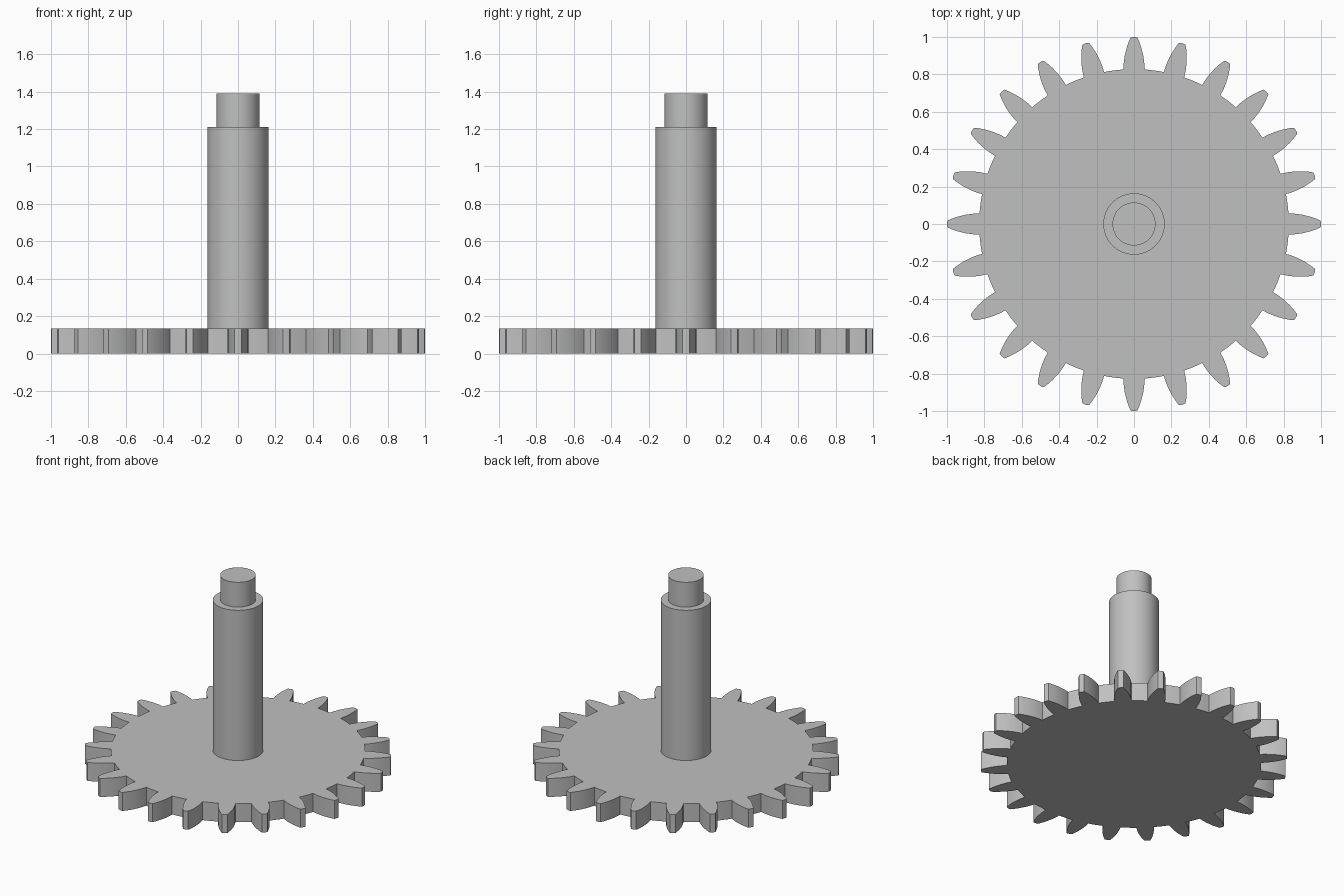
import bpy, bmesh
from math import pi, sin, cos, atan2, hypot, radians

if "Cube" in bpy.data.objects:
    bpy.data.objects.remove(bpy.data.objects["Cube"], do_unlink=True)

TEETH = 24
ROOT_R = 0.828
GEAR_TOP = 0.133

steel = bpy.data.materials.new("grey steel")
steel.use_nodes = True
colour = (0.53, 0.53, 0.53, 1)
steel.diffuse_color = colour
steel.node_tree.nodes["Principled BSDF"].inputs["Base Color"].default_value = colour


def extruded(name, outline, z0, z1):
    """Solid prism from a closed outline, with smooth sides and sharp rims."""
    bm = bmesh.new()
    face = bm.faces.new([bm.verts.new((x, y, z0)) for x, y in outline])
    new = bmesh.ops.extrude_face_region(bm, geom=[face], use_keep_orig=True)["geom"]
    top = [v for v in new if isinstance(v, bmesh.types.BMVert)]
    bmesh.ops.translate(bm, verts=top, vec=(0, 0, z1 - z0))
    bmesh.ops.recalc_face_normals(bm, faces=bm.faces)
    mesh = bpy.data.meshes.new(name)
    bm.to_mesh(mesh)
    bm.free()
    mesh.materials.append(steel)
    obj = bpy.data.objects.new(name, mesh)
    bpy.context.collection.objects.link(obj)
    bpy.ops.object.select_all(action="DESELECT")
    obj.select_set(True)
    bpy.context.view_layer.objects.active = obj
    bpy.ops.object.shade_smooth_by_angle(angle=radians(30))
    return obj


def circle(radius, n=64):
    return [(radius * cos(2 * pi * i / n), radius * sin(2 * pi * i / n)) for i in range(n)]


# Tooth flank: distance from the axis, half width
flank = [(0.826, 0.056), (0.86, 0.055), (0.90, 0.0495), (0.94, 0.040),
         (0.975, 0.028), (0.998, 0.018)]
tooth = [(r, -w) for r, w in flank] + [(1.0, 0)] + [(r, w) for r, w in reversed(flank)]

# Gear outline: each tooth followed by an arc of the root circle
pitch = 2 * pi / TEETH
half = atan2(flank[0][1], flank[0][0])
gear_outline = []
for i in range(TEETH):
    a = i * pitch
    gear_outline += [(x * cos(a) - y * sin(a), x * sin(a) + y * cos(a)) for x, y in tooth]
    for t in (0.25, 0.5, 0.75):
        b = a + half + t * (pitch - 2 * half)
        gear_outline.append((ROOT_R * cos(b), ROOT_R * sin(b)))

extruded("gear_wheel", gear_outline, 0, GEAR_TOP)
extruded("shaft", circle(0.164), GEAR_TOP, 1.212)
extruded("shaft_end_pin", circle(0.115), 1.212, 1.39)
